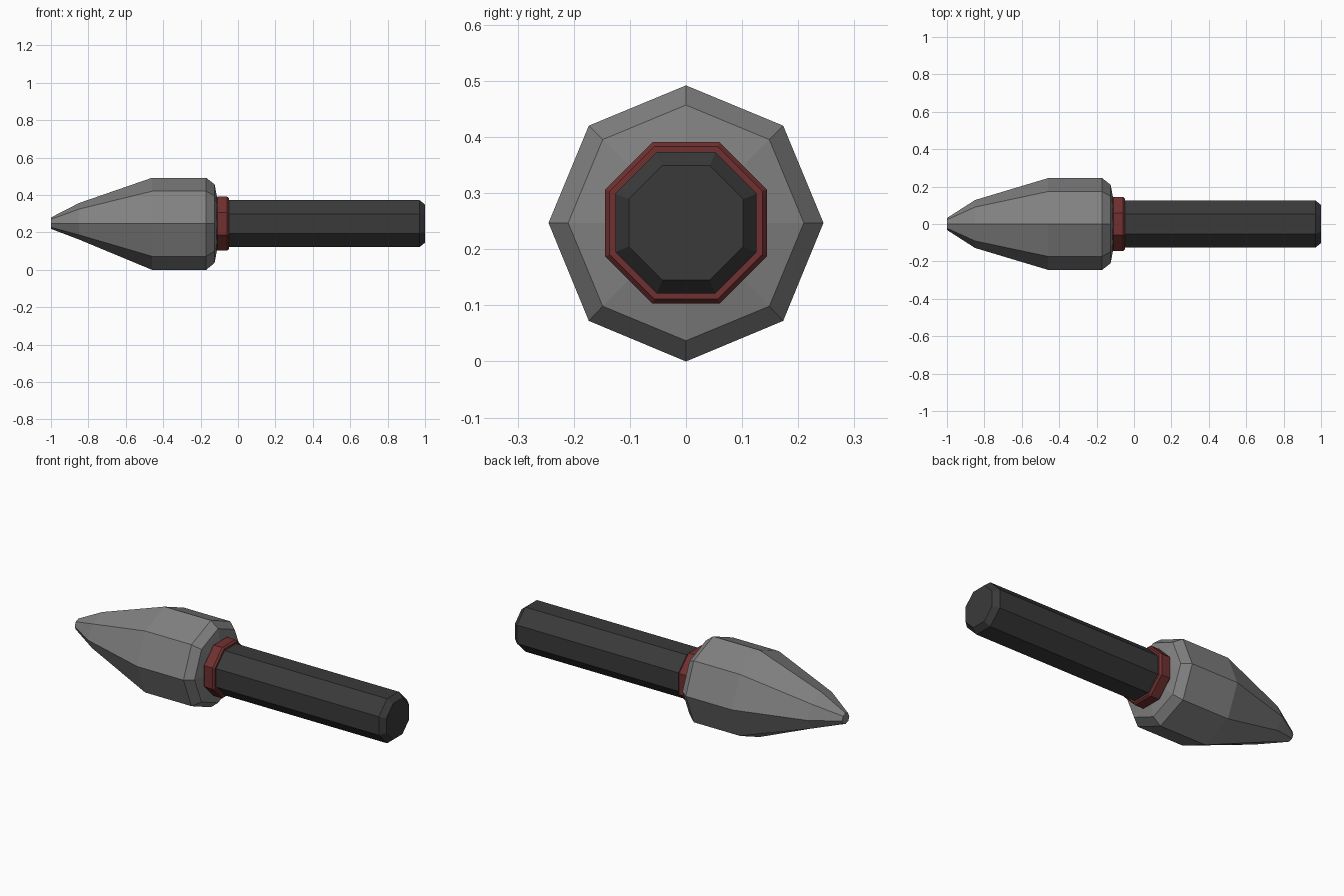
import bpy, bmesh, math

if "Cube" in bpy.data.objects:
    bpy.data.objects.remove(bpy.data.objects["Cube"])

ZC = 0.247  # height of the long axis


def material(name, rgb):
    m = bpy.data.materials.new(name)
    m.diffuse_color = (*rgb, 1)
    m.use_nodes = True
    m.node_tree.nodes["Principled BSDF"].inputs["Base Color"].default_value = m.diffuse_color
    return m


def loft(name, rings, offset, mat):
    """Eight-sided body along x. Each ring: x, y radius, upper z radius, lower z radius."""
    bm = bmesh.new()
    loops = []
    for x, ry, up, down in rings:
        loop = []
        for i in range(8):
            a = math.radians(45 * i + offset)
            c, s = math.cos(a), math.sin(a)
            loop.append(bm.verts.new((x, ry * c, ZC + (up if s > 0 else down) * s)))
        loops.append(loop)
    for a, b in zip(loops, loops[1:]):
        for i in range(8):
            j = (i + 1) % 8
            bm.faces.new((a[i], a[j], b[j], b[i]))
    bm.faces.new(loops[0][::-1])
    bm.faces.new(loops[-1])
    bmesh.ops.recalc_face_normals(bm, faces=bm.faces)
    mesh = bpy.data.meshes.new(name)
    bm.to_mesh(mesh)
    bm.free()
    mesh.materials.append(mat)
    obj = bpy.data.objects.new(name, mesh)
    bpy.context.collection.objects.link(obj)
    return obj


def round_rings(pairs):
    return [(x, r, r, r) for x, r in pairs]


stone = material("stone grey", (0.22, 0.22, 0.22))
dark = material("dark grip", (0.042, 0.042, 0.042))
red = material("dull red", (0.16, 0.03, 0.03))

# Pointed head, corners on the axes, flattened toward the tip
loft("head", [(-1.0, 0.032, 0.033, 0.028),
              (-0.85, 0.128, 0.11, 0.085),
              (-0.46, 0.245, 0.245, 0.247),
              (-0.17, 0.245, 0.245, 0.247),
              (-0.125, 0.21, 0.21, 0.21),
              (-0.11, 0.13, 0.13, 0.13)], 0, stone)

# Collar, flats on the axes, with small bevels
k = 1 / math.cos(math.pi / 8)
loft("collar", round_rings([(-0.12, 0.135 * k), (-0.11, 0.144 * k),
                            (-0.058, 0.144 * k), (-0.048, 0.136 * k)]), 22.5, red)

# Handle with chamfered end
loft("handle", round_rings([(-0.13, 0.126 * k), (0.97, 0.126 * k),
                            (1.0, 0.102 * k)]), 22.5, dark)
